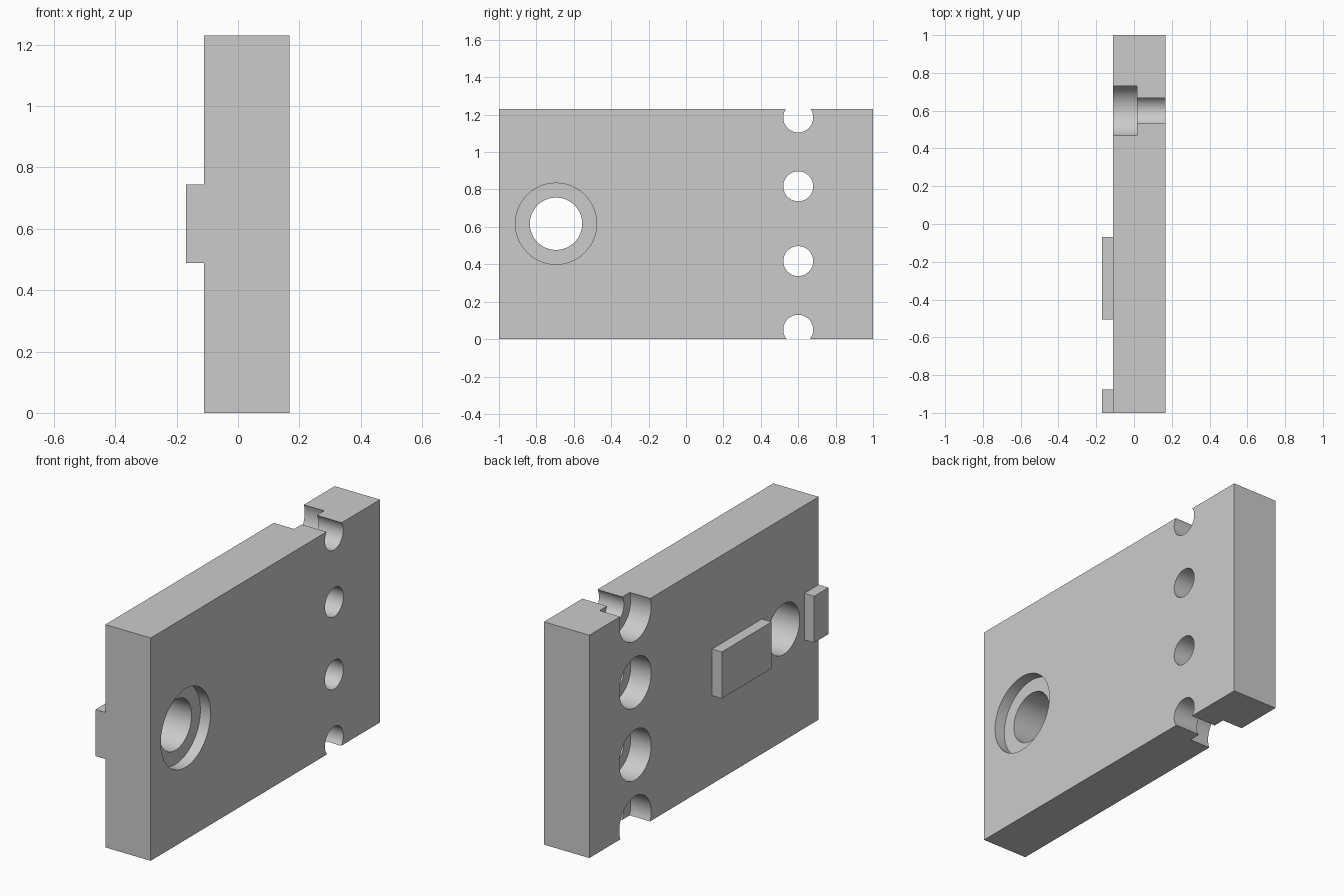
import bpy
from math import pi, radians

cube = bpy.data.objects.get("Cube")
if cube:
    bpy.data.objects.remove(cube, do_unlink=True)

LEFT, RIGHT = 0.167, -0.11      # the two broad faces of the plate
TAB = -0.17                     # outer face of the tabs
HEIGHT = 1.23

grey = bpy.data.materials.new("light grey")
grey.use_nodes = True
grey.diffuse_color = (0.6, 0.6, 0.6, 1)
grey.node_tree.nodes["Principled BSDF"].inputs["Base Color"].default_value = (0.6, 0.6, 0.6, 1)


def box(name, x, y, z):
    """Box from (min, max) ranges on each axis."""
    bpy.ops.mesh.primitive_cube_add(size=1)
    ob = bpy.context.object
    ob.name = name
    ob.location = [(a + b) / 2 for a, b in (x, y, z)]
    ob.scale = [b - a for a, b in (x, y, z)]
    bpy.ops.object.transform_apply(location=True, rotation=True, scale=True)
    ob.data.materials.append(grey)
    return ob


def drill(target, y, z, radius, x0, x1):
    """Cut a round hole along x from x0 to x1."""
    bpy.ops.mesh.primitive_cylinder_add(vertices=64, radius=radius, depth=x1 - x0,
                                        location=((x0 + x1) / 2, y, z),
                                        rotation=(0, pi / 2, 0))
    cutter = bpy.context.object
    cutter.hide_render = True
    cutter.data.materials.append(grey)
    bpy.ops.object.select_all(action='DESELECT')
    target.select_set(True)
    bpy.context.view_layer.objects.active = target
    mod = target.modifiers.new("hole", 'BOOLEAN')
    mod.operation = 'DIFFERENCE'
    mod.solver = 'EXACT'
    mod.object = cutter
    bpy.ops.object.modifier_apply(modifier=mod.name)
    bpy.data.objects.remove(cutter, do_unlink=True)


# Main plate
plate = box("plate", (RIGHT, LEFT), (-1, 1), (0, HEIGHT))

# Large hole, counterbored from the left face
drill(plate, -0.695, 0.617, 0.217, LEFT - 0.062, LEFT + 0.2)
drill(plate, -0.695, 0.617, 0.14, -0.5, 0.5)

# Row of bolt holes, counterbored from the right face; the end ones break the edges
for z in (0.05, 0.417, 0.817, 1.185):
    drill(plate, 0.6, z, 0.139, RIGHT - 0.2, 0.015)
    drill(plate, 0.6, z, 0.08, -0.5, 0.5)

bpy.ops.object.shade_smooth_by_angle(angle=radians(30))

# Raised locating tabs on the right face
box("long_tab", (TAB, RIGHT), (-0.505, -0.07), (0.488, 0.745))
box("end_tab", (TAB, RIGHT), (-1, -0.875), (0.488, 0.745))
